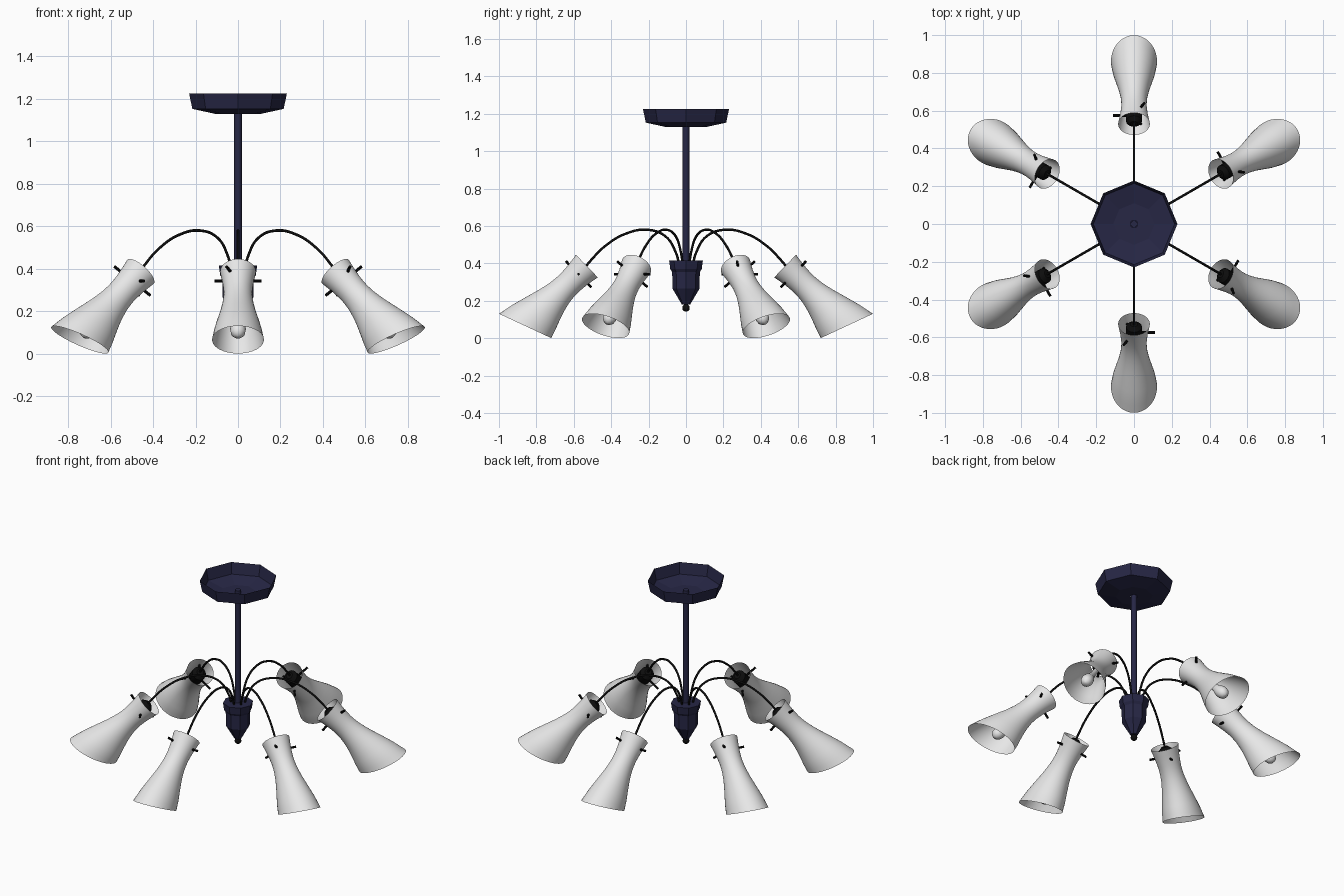
import bpy, bmesh
from math import pi, sin, cos, radians
from mathutils import Matrix, Vector

cube = bpy.data.objects.get("Cube")
if cube:
    bpy.data.objects.remove(cube, do_unlink=True)


def material(name, rgb):
    m = bpy.data.materials.new(name)
    m.use_nodes = True
    m.diffuse_color = (*rgb, 1)
    m.node_tree.nodes["Principled BSDF"].inputs["Base Color"].default_value = (*rgb, 1)
    return m


NAVY = material("navy metal", (0.02, 0.02, 0.06))
BLACK = material("black metal", (0.004, 0.004, 0.004))
WHITE = material("white glass", (0.8, 0.8, 0.8))


def loft(name, rings, mat, matrix=Matrix(), smooth=True, caps=False):
    """Skin a list of closed rings of points."""
    bm = bmesh.new()
    loops = [[bm.verts.new(matrix @ Vector(p)) for p in ring] for ring in rings]
    n = len(loops[0])
    for a, b in zip(loops, loops[1:]):
        for i in range(n):
            j = (i + 1) % n
            bm.faces.new((a[i], a[j], b[j], b[i]))
    if caps:
        bm.faces.new(loops[0])
        bm.faces.new(loops[-1])
    bmesh.ops.remove_doubles(bm, verts=bm.verts, dist=1e-5)
    bmesh.ops.recalc_face_normals(bm, faces=bm.faces)
    me = bpy.data.meshes.new(name)
    bm.to_mesh(me)
    bm.free()
    me.materials.append(mat)
    ob = bpy.data.objects.new(name, me)
    bpy.context.collection.objects.link(ob)
    if smooth:
        bpy.context.view_layer.objects.active = ob
        bpy.ops.object.select_all(action='DESELECT')
        ob.select_set(True)
        bpy.ops.object.shade_smooth_by_angle(angle=radians(40))
    return ob


def circle(r, z, sides):
    return [(r * cos(2 * pi * i / sides), r * sin(2 * pi * i / sides), z)
            for i in range(sides)]


def lathe(name, profile, sides, mat, matrix=Matrix(), smooth=True, caps=True):
    return loft(name, [circle(r, z, sides) for r, z in profile], mat, matrix, smooth, caps)


def aim(start, direction):
    """Matrix that puts local z along a direction from a start point."""
    return Matrix.Translation(start) @ direction.to_track_quat('Z', 'Y').to_matrix().to_4x4()


# Ceiling canopy (open bowl), stem, hub and finial
lathe("ceiling_canopy", [(0.23, 1.225), (0.215, 1.153), (0.11, 1.13), (0.02, 1.13)],
      8, NAVY, smooth=False, caps=False)
lathe("stem", [(0.018, 0.4), (0.018, 1.15)], 16, NAVY)
lathe("hub", [(0.09, 0.415), (0.084, 0.37), (0.074, 0.355), (0.072, 0.265), (0.022, 0.18)],
      8, NAVY, smooth=False)
lathe("finial", [(0.02 * sin(pi * k / 8) + 0.0002, 0.162 - 0.02 * cos(pi * k / 8))
                 for k in range(9)], 16, BLACK)

# Lampshade axis in the radial plane: x outward, z up
TOP, BOTTOM = Vector((0.53, 0, 0.386)), Vector((0.86, 0, 0.066))
AXIS = (BOTTOM - TOP).normalized()
SIDE = Vector((0, 1, 0))
OUT = SIDE.cross(AXIS)
if OUT.z < 0:
    OUT = -OUT


def shade_radius(t):
    keys = [(0, 0.084), (0.13, 0.074), (0.27, 0.067), (0.4, 0.068), (0.55, 0.079),
            (0.7, 0.095), (0.85, 0.111), (1, 0.122)]
    for (a, ra), (b, rb) in zip(keys, keys[1:]):
        if t <= b:
            return ra + (rb - ra) * (t - a) / (b - a)
    return keys[-1][1]


def shade_rings():
    """Rings that lean progressively toward an oblique lower rim."""
    rings = []
    for k in range(15):
        t = k / 14
        w = shade_radius(t)
        angle = radians(46 - 21 * t * t)
        u = Vector((cos(angle), 0, sin(angle))) * w * (1 + 0.26 * t * t)
        centre = TOP.lerp(BOTTOM, t)
        rings.append([centre + u * cos(2 * pi * i / 40) + SIDE * w * sin(2 * pi * i / 40)
                      for i in range(40)])
    return rings


BULB = [(0.014, 0.1), (0.016, 0.25), (0.024, 0.32), (0.034, 0.36), (0.037, 0.39),
        (0.033, 0.415), (0.02, 0.432), (0.002, 0.438)]
ARM = [(0.035, 0.39), (0.055, 0.46), (0.11, 0.545), (0.205, 0.58), (0.32, 0.56),
       (0.43, 0.495), (0.51, 0.415), (0.545, 0.372)]


def arm(name, spin):
    curve = bpy.data.curves.new(name, 'CURVE')
    curve.dimensions = '3D'
    curve.bevel_depth = 0.0065
    curve.bevel_resolution = 2
    curve.resolution_u = 8
    curve.use_fill_caps = True
    spline = curve.splines.new('BEZIER')
    spline.bezier_points.add(len(ARM) - 1)
    for p, (r, z) in zip(spline.bezier_points, ARM):
        p.co = spin @ Vector((r, 0, z))
        p.handle_left_type = p.handle_right_type = 'AUTO'
    curve.materials.append(BLACK)
    bpy.context.collection.objects.link(bpy.data.objects.new(name, curve))


# Six arms, each with a shade, socket, bulb and three set screws
for n in range(6):
    spin = Matrix.Rotation(radians(30 + 60 * n), 4, 'Z')
    tag = f"_{n + 1}"
    arm("arm" + tag, spin)
    loft("lampshade" + tag, shade_rings(), WHITE, spin)
    along = spin @ aim(TOP, AXIS)
    lathe("socket" + tag, [(0.02, 0), (0.042, 0.02), (0.042, 0.1), (0.025, 0.13)],
          20, BLACK, along)
    lathe("bulb" + tag, BULB, 20, WHITE, along)
    for k in range(3):
        a = 2 * pi * k / 3
        d = SIDE * cos(a) + OUT * sin(a)
        lathe(f"set_screw{tag}_{k + 1}", [(0.007, 0.035), (0.007, 0.11)], 8, BLACK,
              spin @ aim(TOP + AXIS * 0.062, d))
